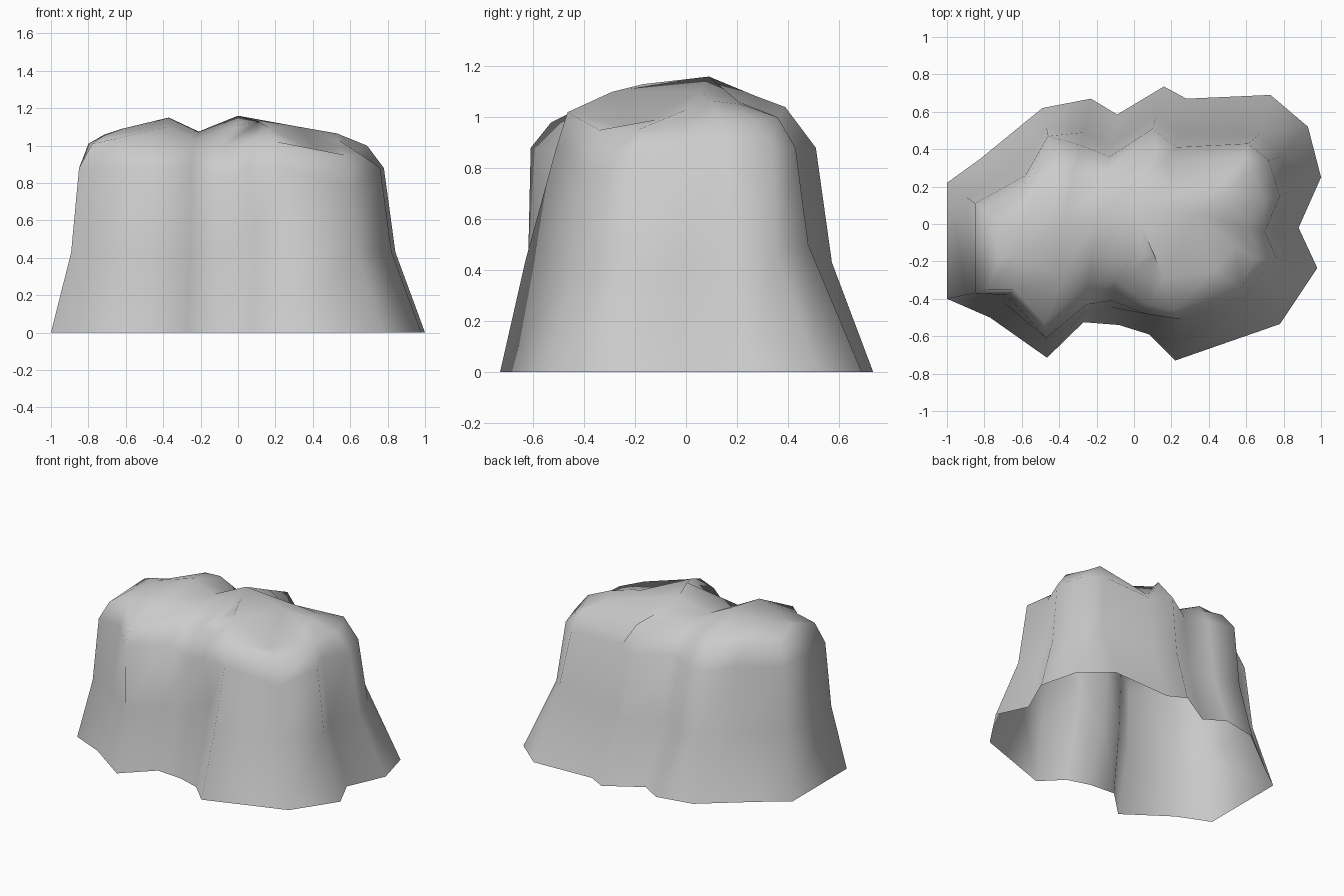
import bpy, bmesh
from mathutils import Vector

# Ridge line along the top of the rock
SPINE = [Vector(p) for p in [(-0.62, -0.04, 1.09), (-0.37, 0.02, 1.15),
                             (-0.21, 0.03, 1.075), (0.0, 0.09, 1.16), (0.33, 0.05, 1.10)]]

# One column per outline corner: base x, y, upper x, y, shoulder z, ridge index
COLUMNS = [
    (1.00, 0.25, 0.78, 0.15, 1.00, 4), (0.93, 0.52, 0.72, 0.34, 0.99, 4),
    (0.73, 0.69, 0.61, 0.43, 1.00, 4), (0.28, 0.67, 0.22, 0.41, 0.95, 3),
    (0.16, 0.735, 0.10, 0.51, 1.04, 3), (-0.09, 0.585, -0.13, 0.36, 0.98, 2),
    (-0.23, 0.67, -0.28, 0.42, 1.01, 1), (-0.49, 0.62, -0.46, 0.47, 1.01, 1),
    (-0.82, 0.35, -0.58, 0.26, 1.01, 0), (-1.00, 0.22, -0.85, 0.11, 1.01, 0),
    (-1.00, -0.40, -0.85, -0.37, 1.00, 0), (-0.77, -0.50, -0.68, -0.38, 1.03, 0),
    (-0.465, -0.715, -0.47, -0.61, 0.98, 1), (-0.27, -0.525, -0.25, -0.43, 0.98, 2),
    (-0.08, -0.54, -0.13, -0.41, 0.98, 3), (0.08, -0.59, 0.06, -0.48, 1.00, 3),
    (0.22, -0.73, 0.25, -0.51, 1.02, 3), (0.78, -0.535, 0.58, -0.38, 0.95, 4),
    (0.98, -0.235, 0.76, -0.18, 0.95, 4), (0.88, -0.02, 0.70, -0.04, 0.97, 4)]

# Local sculpting, keyed by column and level (1 mid, 2 upper, 3 shoulder, 4 inner)
SCULPT = {
    # right end and back crests
    (0, 3): (0.69, 0.13, 1.0), (0, 4): (0.53, 0.10, 1.065), (1, 1): (0.78, 0.36, 0.45),
    (2, 1): (0.67, 0.48, 0.50), (2, 3): (0.59, 0.36, 1.0), (2, 4): (0.48, 0.22, 1.05),
    (3, 4): (0.20, 0.21, 1.06), (4, 3): (0.12, 0.39, 1.04), (4, 4): (0.06, 0.27, 1.085),
    (6, 4): (-0.33, 0.27, 1.08), (7, 4): (-0.44, 0.26, 1.08),
    # front left bulge
    (10, 3): (-0.78, -0.35, 1.01), (11, 3): (-0.64, -0.35, 1.04), (12, 1): (-0.465, -0.62, 0.43),
    (12, 3): (-0.48, -0.53, 0.98), (12, 4): (-0.38, -0.29, 1.10),
    # front fissure and middle bulge
    (14, 2): (-0.12, -0.41, 0.82), (14, 4): (0.0, -0.18, 1.11), (15, 1): (0.09, -0.44, 0.56),
    (15, 3): (0.08, -0.43, 1.0), (15, 4): (0.11, -0.17, 1.13), (16, 1): (0.25, -0.63, 0.44),
    (16, 3): (0.21, -0.465, 1.02), (16, 4): (0.16, -0.29, 1.10),
    # low shelf on the front right
    (17, 2): (0.59, -0.38, 0.78), (17, 3): (0.57, -0.34, 0.95), (17, 4): (0.43, -0.25, 0.96),
    (18, 3): (0.66, -0.19, 0.95), (18, 4): (0.54, -0.12, 0.99), (19, 4): (0.54, 0.0, 1.03)}

bm = bmesh.new()
ridge = [bm.verts.new(p) for p in SPINE]
strips = []
for i, (bx, by, ux, uy, sz, s) in enumerate(COLUMNS):
    base, upper, top = Vector((bx, by, 0)), Vector((ux, uy, 0.88)), SPINE[s]
    mid = base.lerp(upper, 0.72)
    mid.z = 0.43
    shoulder = upper.lerp(top, 0.22)
    shoulder.z = sz
    inner = upper.lerp(top, 0.58)
    inner.z = sz * 0.4 + top.z * 0.6
    points = [SCULPT.get((i, k), p) for k, p in enumerate((base, mid, upper, shoulder, inner))]
    strips.append([bm.verts.new(p) for p in points] + [ridge[s]])

# Skin neighbouring columns, leaving the underside open
for i, a in enumerate(strips):
    b = strips[(i + 1) % len(strips)]
    for k in range(5):
        corners = [a[k], b[k], b[k + 1], a[k + 1]]
        bm.faces.new(list(dict.fromkeys(corners)))
for f in bm.faces:
    f.smooth = True

mesh = bpy.data.meshes.new("rock")
bm.to_mesh(mesh)
bm.free()
rock = bpy.data.objects.new("rock", mesh)
bpy.context.collection.objects.link(rock)
